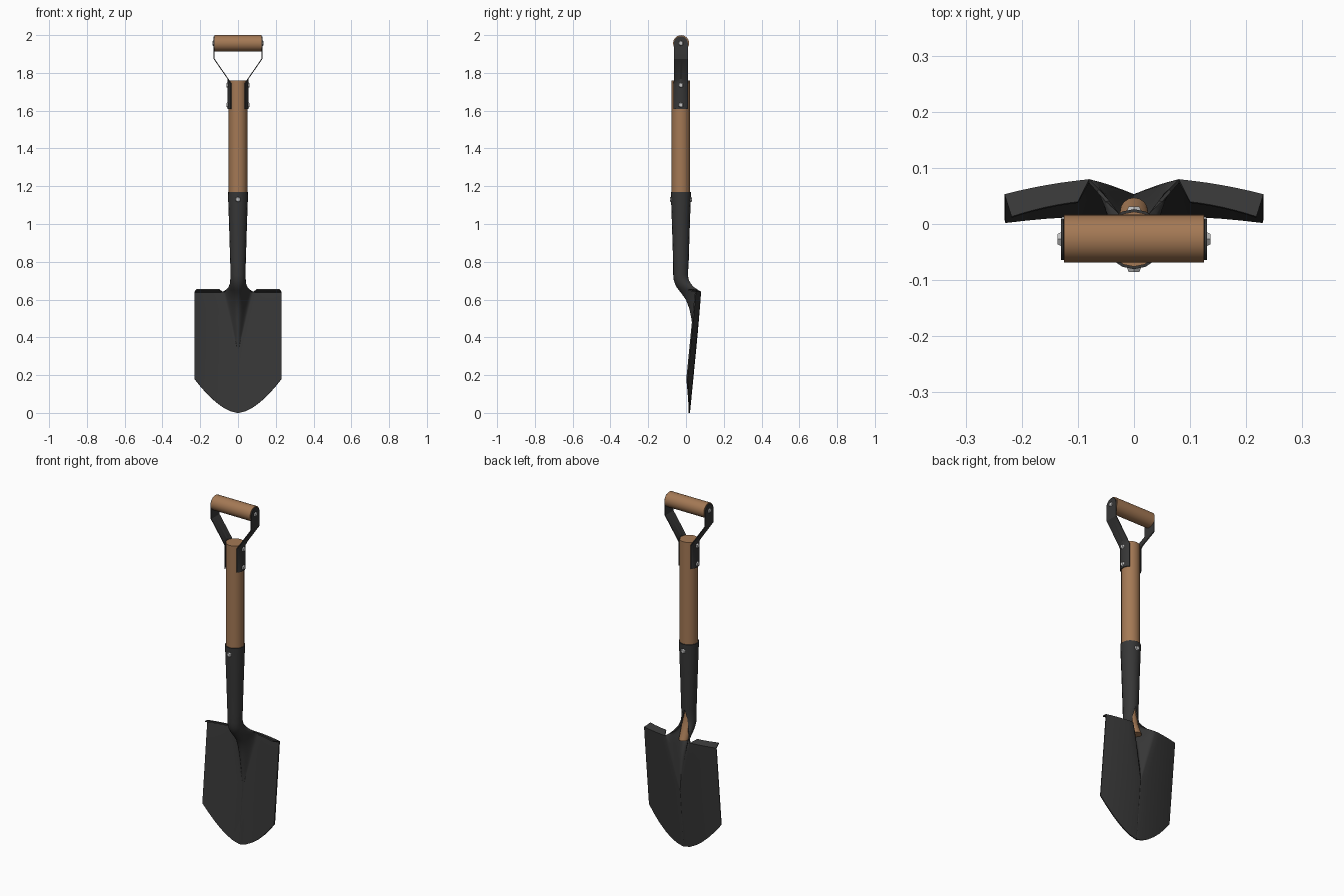
import bpy, bmesh, math

if "Cube" in bpy.data.objects:
    bpy.data.objects.remove(bpy.data.objects["Cube"])

def material(name, rgb):
    m = bpy.data.materials.new(name)
    m.diffuse_color = (*rgb, 1)
    m.use_nodes = True
    m.node_tree.nodes["Principled BSDF"].inputs["Base Color"].default_value = m.diffuse_color
    return m

STEEL = material("dark_steel", (0.038, 0.038, 0.038))
WOOD = material("wood", (0.37, 0.19, 0.09))
RIVET = material("rivet_metal", (0.55, 0.55, 0.55))
CY = -0.027          # shaft axis

def finish(name, bm, mat, thick=0, angle=30):
    bmesh.ops.remove_doubles(bm, verts=bm.verts, dist=0.0002)
    bmesh.ops.recalc_face_normals(bm, faces=bm.faces)
    me = bpy.data.meshes.new(name)
    bm.to_mesh(me)
    bm.free()
    ob = bpy.data.objects.new(name, me)
    bpy.context.collection.objects.link(ob)
    me.materials.append(mat)
    bpy.ops.object.select_all(action='DESELECT')
    ob.select_set(True)
    bpy.context.view_layer.objects.active = ob
    if thick:
        s = ob.modifiers.new("thickness", 'SOLIDIFY')
        s.thickness, s.offset = thick, 0
        bpy.ops.object.modifier_apply(modifier=s.name)
    bpy.ops.object.shade_smooth_by_angle(angle=math.radians(angle))
    return ob

def add_grid(bm, rows):
    vs = [[bm.verts.new(p) for p in r] for r in rows]
    for a, b in zip(vs, vs[1:]):
        for i in range(len(a) - 1):
            bm.faces.new((a[i], a[i + 1], b[i + 1], b[i]))
    return vs

def lerp(a, b, t):
    return a + (b - a) * t

# blade: dished sheet with a ridge pushed forward, and forward foot treads
HALF, TOP, RIDGE_END = 0.23, 0.64, 0.34
NO, NI = 6, 16
def sheet_y(x, z):
    return 0.0175 + 0.098 * z - 0.03 * (x / HALF) ** 2

def blade_row(z, front, bottom=False):
    w = lerp(0.004, 0.08, (z - RIDGE_END) / (TOP - RIDGE_END))
    right = [lerp(w, HALF, i / NO) for i in range(1, NO + 1)]
    inner = [w * (2 * i / NI - 1) for i in range(NI + 1)]
    row = []
    for x in [-x for x in reversed(right)] + inner + right:
        zz = 0.18 * (abs(x) / HALF) ** 1.7 if bottom else z
        y = sheet_y(x, zz)
        if abs(x) < w and not bottom:
            y -= (sheet_y(0, z) - front) * (1 + math.cos(math.pi * x / w)) / 2
        row.append((x, y, zz))
    return row

rows = [blade_row(RIDGE_END, 0.05, True)]
for z, f in [(0.34, 0.05), (0.42, 0.042), (0.5, 0.032), (0.55, 0.022), (0.6, 0.003), (0.64, -0.025)]:
    rows.append(blade_row(z, f))
bm = bmesh.new()
add_grid(bm, rows)
top = rows[-1]
for part in (top[:NO + 1], top[-NO - 1:]):
    tread = []
    for x, y, z in part:
        t = (abs(x) - 0.08) / (HALF - 0.08)
        tread.append((math.copysign(lerp(0.1, 0.218, t), x), y - 0.038, z + 0.012))
    add_grid(bm, [part, tread])

# socket: the ridge wraps round into a closed tube
def arc_row(z, c, r, deg):
    angs = [math.radians(deg) * (2 * i / NI - 1) for i in range(NI + 1)]
    return [(r * math.sin(a), c - r * math.cos(a), z) for a in angs]

start, neck = top[NO:NO + NI + 1], arc_row(0.73, CY, 0.037, 155)
rows = [start]
for t in (0.12, 0.28, 0.48, 0.72):
    e = 1 - (1 - t) ** 2.2
    rows.append([(lerp(p[0], q[0], e), lerp(p[1], q[1], e), lerp(p[2], q[2], t)) for p, q in zip(start, neck)])
rows += [neck, arc_row(0.79, CY, 0.0375, 180), arc_row(1.0, CY, 0.044, 180), arc_row(1.17, CY, 0.05, 180)]
add_grid(bm, rows)
finish("blade_and_socket", bm, STEEL, 0.007, 35)

# wooden shaft, tapering and bending inside the open-backed socket
bm = bmesh.new()
N = 16
rows = []
for z, c, r in [(0.62, 0.022, 0.025), (0.69, -0.013, 0.031), (0.75, CY, 0.032), (1.0, CY, 0.039), (1.165, CY, 0.0455), (1.17, CY, 0.049), (1.76, CY, 0.049)]:
    rows.append([(r * math.cos(2 * math.pi * i / N), c + r * math.sin(2 * math.pi * i / N), z) for i in range(N + 1)])
vs = add_grid(bm, rows)
for ring in (vs[0], vs[-1]):
    bm.faces.new(ring[:-1])
finish("shaft", bm, WOOD)

def cylinder(name, mat, loc, r, depth, axis, sides, r2=None):
    bpy.ops.mesh.primitive_cone_add(vertices=sides, radius1=r, radius2=r if r2 is None else r2, depth=depth, location=loc)
    ob = bpy.context.object
    ob.rotation_mode = 'QUATERNION'
    from mathutils import Vector
    ob.rotation_quaternion = Vector(axis).to_track_quat('Z', 'Y')
    ob.name = name
    ob.data.materials.append(mat)
    bpy.ops.object.shade_smooth_by_angle(angle=math.radians(35))

# grip
GZ = 1.957
cylinder("grip", WOOD, (0, -0.026, GZ), 0.0425, 0.25, (1, 0, 0), 24)

# handle straps: wrapped on the shaft, splayed out, rounded at the grip
HW = 0.037
for side, label in ((1, "right"), (-1, "left")):
    rows = []
    def strap_row(z, x, hw=HW, wrap=False):
        ys = [hw * (i / 4 - 1) for i in range(9)]
        rows.append([(side * (math.sqrt(0.0525 ** 2 - y * y) if wrap else x), CY + y, z) for y in ys])
    strap_row(1.61, 0, wrap=True)
    strap_row(1.745, 0, wrap=True)
    strap_row(1.768, 0.053)
    strap_row(1.875, 0.127)
    for a in range(0, 86, 17):
        strap_row(GZ + HW * math.sin(math.radians(a)), 0.128, HW * math.cos(math.radians(a)))
    bm = bmesh.new()
    add_grid(bm, rows)
    finish(label + "_strap", bm, STEEL, 0.005)
    for i, (x, z) in enumerate([(0.132, GZ), (0.057, 1.735), (0.057, 1.63)]):
        cylinder(f"{label}_strap_rivet_{i}", RIVET, (side * x, CY, z), 0.015, 0.008, (side, 0, 0), 6, 0.011)

# socket rivets, front and back
for s, label in ((-1, "front"), (1, "back")):
    cylinder(label + "_socket_rivet", RIVET, (0, CY + s * 0.054, 1.13), 0.015, 0.009, (0, s, 0), 6, 0.011)
